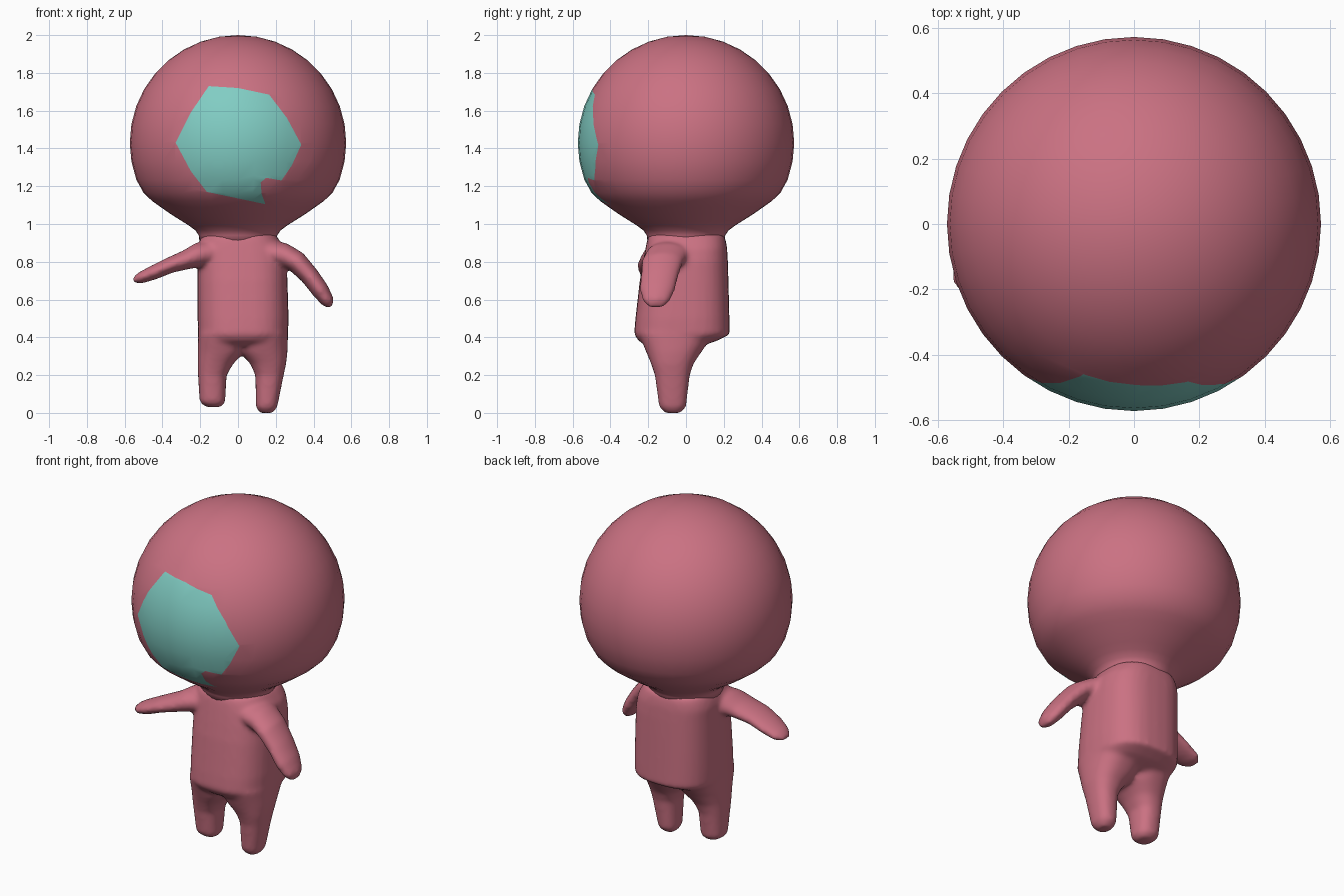
import bpy, bmesh, math
from mathutils import Vector

if "Cube" in bpy.data.objects:
    bpy.data.objects.remove(bpy.data.objects["Cube"])


def material(name, rgb):
    m = bpy.data.materials.new(name)
    m.diffuse_color = (*rgb, 1)
    m.use_nodes = True
    m.node_tree.nodes["Principled BSDF"].inputs["Base Color"].default_value = m.diffuse_color
    return m


pink = material("dusty pink", (0.595, 0.167, 0.225))
teal = material("face teal", (0.22, 0.61, 0.55))


def finish(bm, name, mats):
    bmesh.ops.recalc_face_normals(bm, faces=bm.faces)
    me = bpy.data.meshes.new(name)
    bm.to_mesh(me)
    bm.free()
    ob = bpy.data.objects.new(name, me)
    bpy.context.collection.objects.link(ob)
    for m in mats:
        me.materials.append(m)
    for p in me.polygons:
        p.use_smooth = True
    return ob


def loft(bm, rings, power=2.0, n=32):
    """Skin rings of (centre, half axis u, half axis v); power > 2 squares them off."""
    loops = []
    for c, u, v in rings:
        loop = []
        for i in range(n):
            a = 2 * math.pi * i / n
            ca, sa = math.cos(a), math.sin(a)
            x = math.copysign(abs(ca) ** (2 / power), ca)
            y = math.copysign(abs(sa) ** (2 / power), sa)
            loop.append(bm.verts.new(Vector(c) + Vector(u) * x + Vector(v) * y))
        loops.append(loop)
    for a, b in zip(loops, loops[1:]):
        for i in range(n):
            j = (i + 1) % n
            bm.faces.new((a[i], a[j], b[j], b[i]))
    bm.faces.new(loops[0][::-1])
    bm.faces.new(loops[-1])


def upright(rows):
    """Horizontal rings from rows of z, x min, x max, y min, y max."""
    return [(((x0 + x1) / 2, (y0 + y1) / 2, z), ((x1 - x0) / 2, 0, 0), (0, (y1 - y0) / 2, 0))
            for z, x0, x1, y0, y1 in rows]


def limb(rows):
    """Rings square to a path in x-z, from rows of x, y, z, half thickness, half width."""
    out = []
    for i, (x, y, z, t, w) in enumerate(rows):
        a, b = rows[max(i - 1, 0)], rows[min(i + 1, len(rows) - 1)]
        d = Vector((b[0] - a[0], 0, b[2] - a[2])).normalized()
        out.append(((x, y, z), (-d.z * t, 0, d.x * t), (0, w, 0)))
    return out


# Body: torso, legs and arms fused into one soft skin
bm = bmesh.new()
loft(bm, upright([
    (0.35, -0.17, 0.21, -0.20, 0.07),
    (0.38, -0.20, 0.25, -0.25, 0.16),
    (0.415, -0.212, 0.265, -0.275, 0.232),
    (0.50, -0.214, 0.268, -0.268, 0.23),
    (0.70, -0.214, 0.262, -0.245, 0.225),
    (0.80, -0.214, 0.258, -0.228, 0.222),
    (0.87, -0.215, 0.245, -0.215, 0.218),
    (0.91, -0.205, 0.222, -0.207, 0.212),
    (0.945, -0.19, 0.20, -0.195, 0.20)]), power=2.7)

# Legs
loft(bm, upright([
    (0.03, -0.165, -0.09, -0.11, -0.03),
    (0.055, -0.203, -0.068, -0.142, 0.0),
    (0.20, -0.212, -0.06, -0.165, 0.02),
    (0.26, -0.213, -0.025, -0.185, 0.04),
    (0.32, -0.213, 0.03, -0.21, 0.08),
    (0.42, -0.212, 0.05, -0.25, 0.15)]), power=2.4)
loft(bm, upright([
    (0.0, 0.115, 0.185, -0.11, -0.03),
    (0.03, 0.095, 0.208, -0.142, 0.0),
    (0.20, 0.092, 0.242, -0.165, 0.02),
    (0.26, 0.065, 0.255, -0.185, 0.04),
    (0.32, 0.01, 0.262, -0.21, 0.08),
    (0.42, -0.01, 0.265, -0.25, 0.15)]), power=2.4)

# Arms
loft(bm, limb([
    (-0.12, -0.08, 0.85, 0.07, 0.12),
    (-0.21, -0.115, 0.835, 0.066, 0.115),
    (-0.27, -0.14, 0.812, 0.052, 0.105),
    (-0.36, -0.16, 0.782, 0.042, 0.10),
    (-0.45, -0.16, 0.742, 0.038, 0.09),
    (-0.52, -0.152, 0.713, 0.03, 0.07),
    (-0.555, -0.148, 0.70, 0.013, 0.035)]))
loft(bm, limb([
    (0.14, -0.08, 0.85, 0.07, 0.12),
    (0.24, -0.10, 0.835, 0.066, 0.115),
    (0.31, -0.125, 0.80, 0.058, 0.11),
    (0.38, -0.14, 0.725, 0.05, 0.10),
    (0.435, -0.152, 0.65, 0.047, 0.093),
    (0.475, -0.158, 0.59, 0.036, 0.07),
    (0.49, -0.16, 0.56, 0.014, 0.035)]))
body = finish(bm, "body", [pink])
rm = body.modifiers.new("fuse", "REMESH")
rm.mode = "VOXEL"
rm.voxel_size = 0.012
rm.use_smooth_shade = True
sm = body.modifiers.new("soften", "SMOOTH")
sm.factor = 0.5
sm.iterations = 10

# Head: turned ball with a pinched neck
profile = [(0.573 * math.cos(math.radians(a)), 1.43 + 0.57 * math.sin(math.radians(a)))
           for a in range(80, -21, -10)]
profile += [(0.50, 1.165), (0.455, 1.122), (0.41, 1.09), (0.36, 1.055), (0.30, 1.017),
            (0.26, 0.992), (0.225, 0.966), (0.208, 0.94), (0.203, 0.90)]
SIDES = 40
bm = bmesh.new()
top = bm.verts.new((0, 0, 2.0))
loops = [[bm.verts.new((r * math.cos(2 * math.pi * i / SIDES), r * math.sin(2 * math.pi * i / SIDES), z))
          for i in range(SIDES)] for r, z in profile]
for i in range(SIDES):
    j = (i + 1) % SIDES
    bm.faces.new((top, loops[0][i], loops[0][j]))
    for a, b in zip(loops, loops[1:]):
        bm.faces.new((a[i], b[i], b[j], a[j]))
bm.faces.new(loops[-1])

# Face panel: cut its outline into the front of the head, then colour the inside
outline = [(-0.33, 1.43), (-0.25, 1.59), (-0.155, 1.73), (0.0, 1.72), (0.165, 1.685), (0.26, 1.56),
           (0.335, 1.42), (0.285, 1.31), (0.23, 1.23), (0.15, 1.245), (0.12, 1.22), (0.125, 1.16),
           (0.145, 1.105), (-0.165, 1.17), (-0.25, 1.28)]
edges = list(zip(outline, outline[1:] + outline[:1]))


def inside(x, z):
    hit = False
    for (x0, z0), (x1, z1) in edges:
        if (z0 > z) != (z1 > z) and x < x0 + (z - z0) * (x1 - x0) / (z1 - z0):
            hit = not hit
    return hit


for (x0, z0), (x1, z1) in edges:
    # cut only the faces close to this stretch of the outline
    front = []
    for f in bm.faces:
        xs, zs = [v.co.x for v in f.verts], [v.co.z for v in f.verts]
        if (f.calc_center_median().y < -0.28
                and max(xs) > min(x0, x1) - 0.001 and min(xs) < max(x0, x1) + 0.001
                and max(zs) > min(z0, z1) - 0.001 and min(zs) < max(z0, z1) + 0.001):
            front.append(f)
    geom = set(front) | {e for f in front for e in f.edges} | {v for f in front for v in f.verts}
    bmesh.ops.bisect_plane(bm, geom=list(geom), dist=1e-5, plane_co=(x0, 0, z0),
                           plane_no=(z1 - z0, 0, x0 - x1))
for f in bm.faces:
    c = f.calc_center_median()
    f.material_index = int(c.y < -0.28 and inside(c.x, c.z))
finish(bm, "head", [pink, teal])
